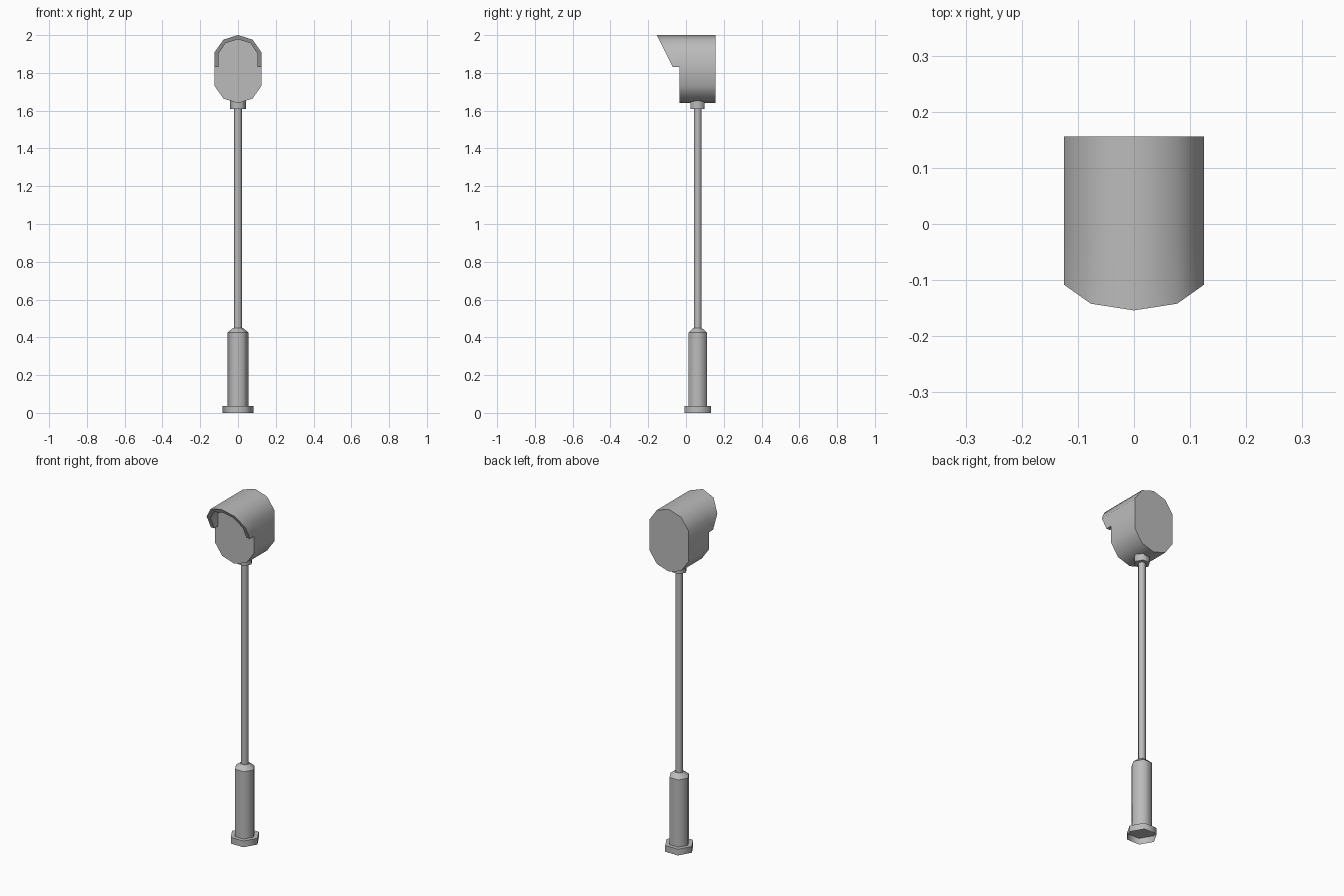
import bpy, bmesh, math

cube = bpy.data.objects.get("Cube")
if cube:
    bpy.data.objects.remove(cube, do_unlink=True)

grey = bpy.data.materials.new("painted_grey")
grey.use_nodes = True
GREY = (0.5, 0.5, 0.5, 1)
grey.diffuse_color = GREY
grey.node_tree.nodes["Principled BSDF"].inputs["Base Color"].default_value = GREY

POLE_Y = 0.062
FACE_Y, BACK_Y = -0.034, 0.156


def finish(name, bm, angle):
    bmesh.ops.recalc_face_normals(bm, faces=bm.faces)
    mesh = bpy.data.meshes.new(name)
    bm.to_mesh(mesh)
    bm.free()
    mesh.materials.append(grey)
    obj = bpy.data.objects.new(name, mesh)
    bpy.context.collection.objects.link(obj)
    bpy.ops.object.select_all(action='DESELECT')
    obj.select_set(True)
    bpy.context.view_layer.objects.active = obj
    bpy.ops.object.shade_smooth_by_angle(angle=math.radians(angle))


def hex_lathe(name, profile, cap_bottom=False):
    """Six-sided column through (radius, height) pairs, closed on top."""
    bm = bmesh.new()
    rings = []
    for r, z in profile:
        rings.append([bm.verts.new((r * math.cos(i * math.pi / 3),
                                    POLE_Y + r * math.sin(i * math.pi / 3), z))
                      for i in range(6)])
    for a, b in zip(rings, rings[1:]):
        for i in range(6):
            j = (i + 1) % 6
            bm.faces.new((a[i], a[j], b[j], b[i]))
    bm.faces.new(rings[-1])
    if cap_bottom:
        bm.faces.new(rings[0][::-1])
    # Keep ledges crisp while the upright edges stay soft
    finish(name, bm, 62)
    for e in bpy.context.object.data.edges:
        v = [bpy.context.object.data.vertices[k].co.z for k in e.vertices]
        if abs(v[0] - v[1]) < 1e-5:
            e.use_edge_sharp = True


def prism(name, front, back, capped):
    """Join two matching outlines, with optional end caps."""
    bm = bmesh.new()
    f = [bm.verts.new(p) for p in front]
    b = [bm.verts.new(p) for p in back]
    for i in range(len(f)):
        j = (i + 1) % len(f)
        bm.faces.new((f[i], f[j], b[j], b[i]))
    if capped:
        bm.faces.new(b)
    bm.faces.new(f)
    finish(name, bm, 45)


def mirror_arc(half):
    """Complete a half outline, listed from the centre outwards."""
    return [(-x, z) for x, z in half[:0:-1]] + half


# Foot, sleeve, pole and collar
hex_lathe("base_flange", [(0.081, 0), (0.081, 0.036)])
hex_lathe("lower_sleeve", [(0.056, 0.036), (0.056, 0.425), (0.025, 0.45)])
hex_lathe("pole", [(0.022, 0.44), (0.022, 1.62)])
hex_lathe("collar", [(0.043, 1.61), (0.043, 1.66)], True)

# Lamp housing, an elongated ten-sided barrel
upper = mirror_arc([(0, 2.0), (0.077, 1.976), (0.125, 1.908)])
MIDDLE = 1.82
lower = [(x, 2 * MIDDLE - z) for x, z in upper[::-1]]
outline = upper + lower
prism("lamp_housing", [(x, FACE_Y, z) for x, z in outline],
      [(x, BACK_Y, z) for x, z in outline], True)

# Hood with a sloping front edge
outer = mirror_arc([(0, 2.0), (0.077, 1.976), (0.125, 1.908), (0.125, 1.83)])
inner = mirror_arc([(0, 1.978), (0.065, 1.958), (0.103, 1.902), (0.103, 1.83)])
hood = outer + inner[::-1]
prism("hood", [(x, -0.154 + (2.0 - z) * 0.5, z) for x, z in hood],
      [(x, FACE_Y, z) for x, z in hood], False)
